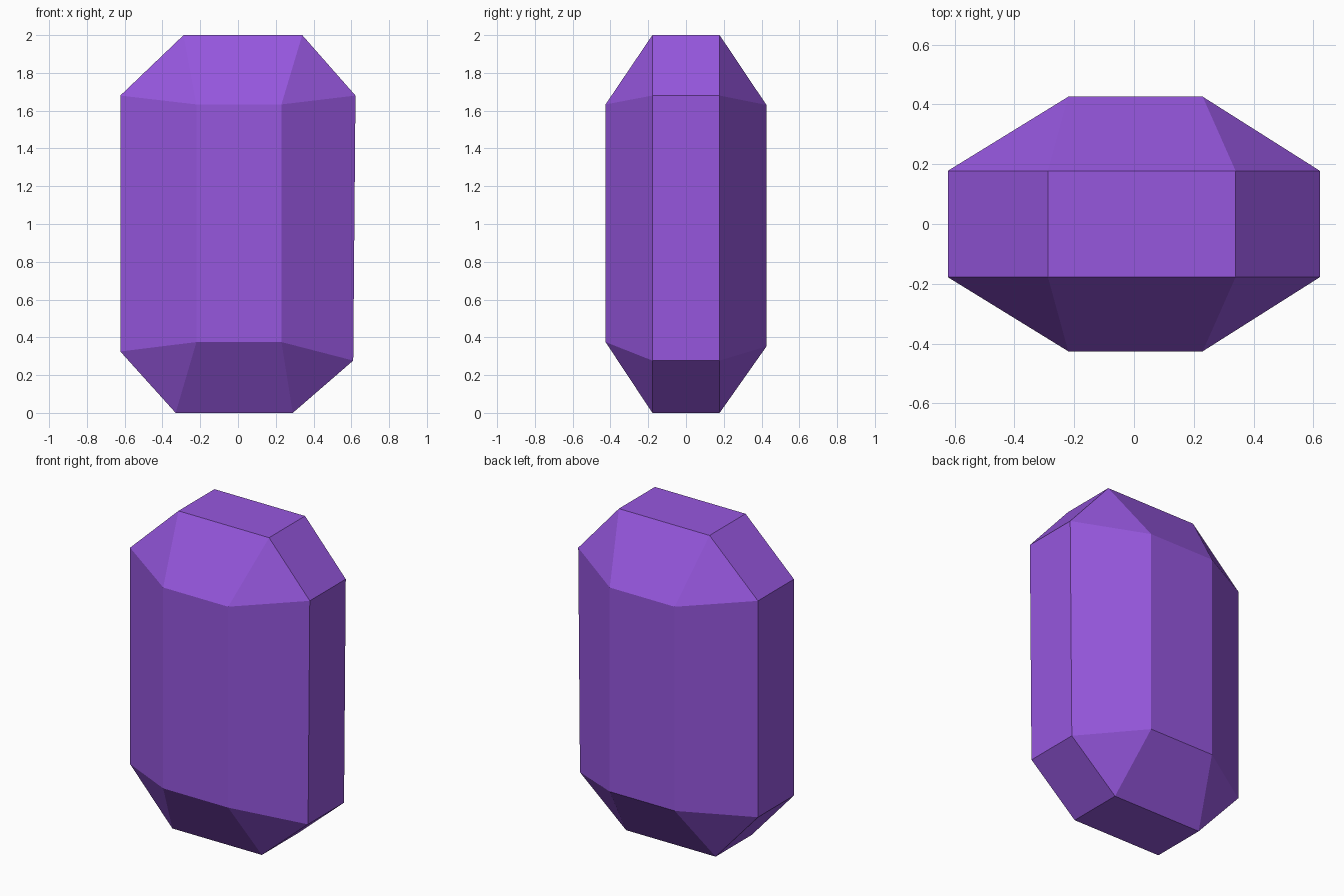
import bpy
import bmesh

cube = bpy.data.objects.get("Cube")
if cube:
    bpy.data.objects.remove(cube, do_unlink=True)

# Crystal colour
purple = bpy.data.materials.new("amethyst purple")
purple.use_nodes = True
colour = (0.305, 0.095, 0.73, 1)
purple.diffuse_color = colour
purple.node_tree.nodes["Principled BSDF"].inputs["Base Color"].default_value = colour

HALF_CAP = 0.178   # half depth of end caps and narrow sides
HALF_DEPTH = 0.426  # half depth of the broad faces

bm = bmesh.new()


def girdle(left_x, left_z, right_x, right_z, front_z, back_z):
    """Eight-sided ring, counter-clockwise from the front."""
    points = [
        (-0.22, -HALF_DEPTH, front_z), (0.23, -HALF_DEPTH, front_z),
        (right_x, -HALF_CAP, right_z), (right_x, HALF_CAP, right_z),
        (0.23, HALF_DEPTH, back_z), (-0.22, HALF_DEPTH, back_z),
        (left_x, HALF_CAP, left_z), (left_x, -HALF_CAP, left_z),
    ]
    return [bm.verts.new(p) for p in points]


def cap(x0, x1, z):
    """Four-sided end facet."""
    corners = [(x0, -HALF_CAP), (x1, -HALF_CAP), (x1, HALF_CAP), (x0, HALF_CAP)]
    verts = [bm.verts.new((x, y, z)) for x, y in corners]
    bm.faces.new(verts)
    return verts


def bevel_end(ring, end):
    """Four sloping facets, with a triangle at each corner."""
    a, b, c, d = end
    slopes = [(a, b), (b, c), (c, d), (d, a)]
    for i, (p, q) in enumerate(slopes):
        r, s = ring[2 * i], ring[2 * i + 1]
        bm.faces.new((p, q, s, r))
        bm.faces.new((q, s, ring[(2 * i + 2) % 8]))


# Long body walls
lower = girdle(-0.623, 0.325, 0.61, 0.277, 0.375, 0.352)
upper = girdle(-0.623, 1.68, 0.622, 1.68, 1.633, 1.63)
for i in range(8):
    j = (i + 1) % 8
    bm.faces.new((lower[i], lower[j], upper[j], upper[i]))

# Tapered ends
bevel_end(upper, cap(-0.288, 0.34, 2))
bevel_end(lower, cap(-0.33, 0.29, 0))
bmesh.ops.recalc_face_normals(bm, faces=bm.faces)

mesh = bpy.data.meshes.new("crystal")
bm.to_mesh(mesh)
bm.free()
mesh.materials.append(purple)
crystal = bpy.data.objects.new("crystal", mesh)
bpy.context.collection.objects.link(crystal)
